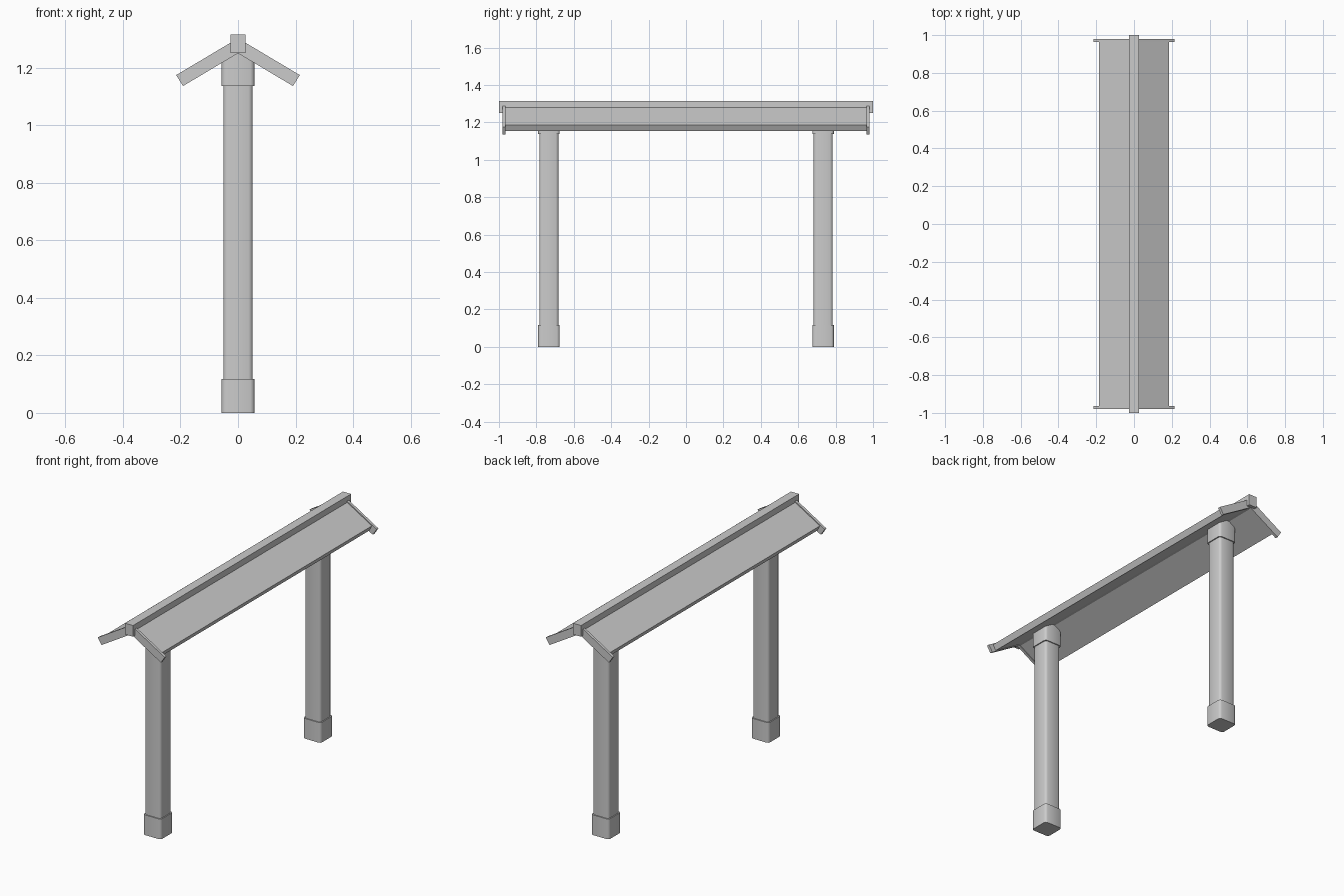
import bpy
import bmesh
from math import radians

cube = bpy.data.objects.get("Cube")
if cube:
    bpy.data.objects.remove(cube, do_unlink=True)

GREY = 0.6
mat = bpy.data.materials.new("plain grey")
mat.use_nodes = True
mat.diffuse_color = (GREY, GREY, GREY, 1)
mat.node_tree.nodes["Principled BSDF"].inputs["Base Color"].default_value = (GREY, GREY, GREY, 1)


def finish(name, bm):
    bmesh.ops.recalc_face_normals(bm, faces=bm.faces)
    mesh = bpy.data.meshes.new(name)
    bm.to_mesh(mesh)
    bm.free()
    mesh.materials.append(mat)
    obj = bpy.data.objects.new(name, mesh)
    bpy.context.collection.objects.link(obj)
    return obj


def box(name, x, y, z, rounding=0):
    """Box spanning the given ranges, with optional rounded upright edges."""
    bm = bmesh.new()
    bmesh.ops.create_cube(bm, size=1)
    for v in bm.verts:
        v.co = [r[0] if c < 0 else r[1] for c, r in zip(v.co, (x, y, z))]
    if rounding:
        upright = [e for e in bm.edges
                   if abs(e.verts[0].co.z - e.verts[1].co.z) > 0.01]
        bmesh.ops.bevel(bm, geom=upright, offset=rounding, segments=2,
                        profile=0.5, affect='EDGES')
    obj = finish(name, bm)
    if rounding:
        bpy.ops.object.select_all(action='DESELECT')
        obj.select_set(True)
        bpy.context.view_layer.objects.active = obj
        bpy.ops.object.shade_smooth_by_angle(angle=radians(50))
    return obj


def slope(name, side, profile, y0, y1):
    """Sloping board: an x-z profile on one side, extruded along y."""
    bm = bmesh.new()
    face = bm.faces.new([bm.verts.new((side * x, y0, z)) for x, z in profile])
    ext = bmesh.ops.extrude_face_region(bm, geom=[face])
    moved = [v for v in ext["geom"] if isinstance(v, bmesh.types.BMVert)]
    bmesh.ops.translate(bm, verts=moved, vec=(0, y1 - y0, 0))
    return finish(name, bm)


# Posts with a foot and a head collar
for end, sign in (("front", -1), ("back", 1)):
    for part, half, z in (("post", 0.051, (0.05, 1.24)),
                          ("post_foot", 0.057, (0, 0.117)),
                          ("post_head", 0.057, (1.137, 1.25))):
        mid = sign * 0.733
        box(f"{end}_{part}", (-half, half), (mid - half, mid + half), z, 0.014)

# Ridge beam
box("ridge_beam", (-0.026, 0.026), (-1, 1), (1.25, 1.315))

# Roof panels and the end boards that close them
panel = [(0, 1.255), (0.168, 1.154), (0.185, 1.186), (0, 1.295)]
board = [(0, 1.25), (0.191, 1.136), (0.215, 1.174), (0, 1.302)]
for side_name, side in (("left", 1), ("right", -1)):
    slope(f"{side_name}_roof_panel", side, panel, -0.967, 0.967)
    slope(f"{side_name}_front_end_board", side, board, -0.98, -0.964)
    slope(f"{side_name}_back_end_board", side, board, 0.964, 0.98)
